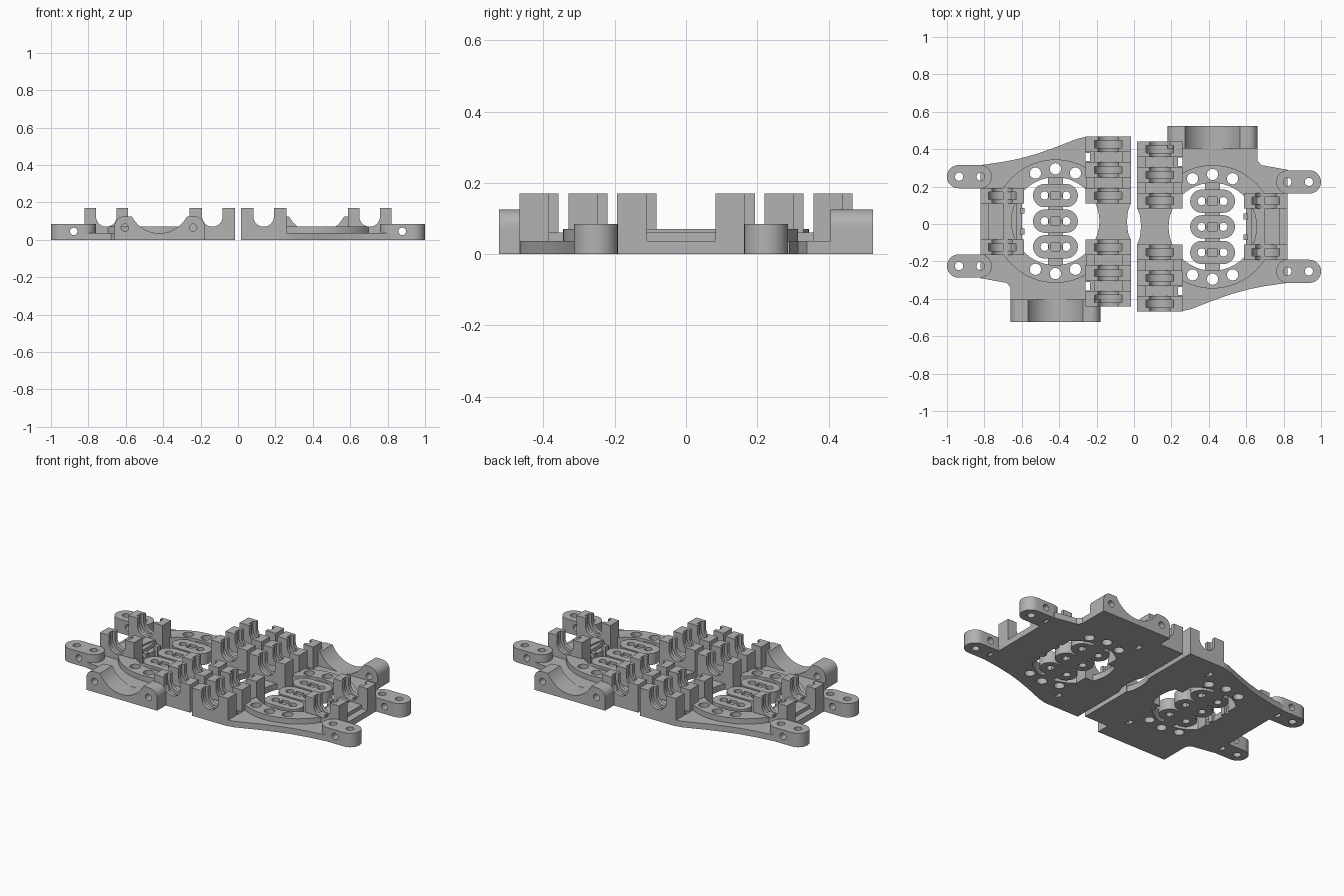
import bpy, bmesh, math
from mathutils import Matrix

cube = bpy.data.objects.get("Cube")
if cube:
    bpy.data.objects.remove(cube, do_unlink=True)

grey = bpy.data.materials.new("matte_grey")
grey.use_nodes = True
grey.diffuse_color = (0.45, 0.45, 0.45, 1)
grey.node_tree.nodes["Principled BSDF"].inputs["Base Color"].default_value = grey.diffuse_color

parts = []
CX, CY = 0.42, -0.015        # centre of the round opening


def prism(name, pts, lo, hi, axis="Z"):
    """Extrude a closed profile; axis Y takes (x, z) points."""
    bm = bmesh.new()
    pos = (lambda p, h: (p[0], p[1], h)) if axis == "Z" else (lambda p, h: (p[0], h, p[1]))
    bottom = [bm.verts.new(pos(p, lo)) for p in pts]
    top = [bm.verts.new(pos(p, hi)) for p in pts]
    bm.faces.new(bottom)
    bm.faces.new(top)
    n = len(pts)
    for i in range(n):
        j = (i + 1) % n
        bm.faces.new((bottom[i], bottom[j], top[j], top[i]))
    bmesh.ops.recalc_face_normals(bm, faces=bm.faces)
    mesh = bpy.data.meshes.new(name)
    bm.to_mesh(mesh)
    bm.free()
    mesh.materials.append(grey)
    obj = bpy.data.objects.new(name, mesh)
    bpy.context.collection.objects.link(obj)
    return obj


def arc(x, y, r, a0, a1, n=24):
    angles = [math.radians(a0 + (a1 - a0) * i / n) for i in range(n + 1)]
    return [(x + r * math.cos(a), y + r * math.sin(a)) for a in angles]


def disc(name, x, y, r, lo, hi, axis="Z", n=32):
    return prism(name, arc(x, y, r, 0, 360, n)[:-1], lo, hi, axis)


def box(name, x0, x1, y0, y1, z0, z1):
    return prism(name, [(x0, y0), (x1, y0), (x1, y1), (x0, y1)], z0, z1)


def capsule(name, x0, x1, y, r, lo, hi):
    return prism(name, arc(x1 - r, y, r, -90, 90, 16) + arc(x0 + r, y, r, 90, 270, 16), lo, hi)


def slot(name, x, r, y0, y1):
    """Open-topped round channel running along y."""
    return prism(name, arc(x, 0.125, r, 180, 360, 20) + [(x + r, 0.3), (x - r, 0.3)], y0, y1, "Y")


def cut(obj, *cutters, op="DIFFERENCE"):
    for c in cutters:
        c.hide_render = True
        mod = obj.modifiers.new("cut", "BOOLEAN")
        mod.operation, mod.object, mod.solver = op, c, "EXACT"
        mesh = bpy.data.meshes.new_from_object(
            obj.evaluated_get(bpy.context.evaluated_depsgraph_get()))
        obj.modifiers.clear()
        obj.data = mesh
        bpy.data.objects.remove(c, do_unlink=True)
    return obj


def keep(obj):
    parts.append(obj)
    return obj


def bolt_holes():
    return [disc("hole", CX + dx, CY + s * dy, 0.03, -0.1, 0.3)
            for s in (-1, 1) for dx, dy in ((-0.107, 0.257), (0, 0.28), (0.107, 0.257))]


# base plate with waisted inner edge and swept front edge
outline = [(0.015, 0.44), (0.2, 0.44), (0.2, 0.41), (0.66, 0.41), (0.66, 0.34), (0.68, 0.315),
           (0.82, 0.29), (0.82, -0.315), (0.7, -0.332), (0.61, -0.35), (0.52, -0.375),
           (0.42, -0.41), (0.3, -0.457), (0.26, -0.465), (0.015, -0.465), (0.015, -0.115),
           (0.032, -0.07), (0.038, -0.012), (0.032, 0.045), (0.015, 0.09)]
plate = keep(prism("base_plate", outline, 0, 0.037))
cut(plate, disc("opening", CX, CY, 0.235, -0.1, 0.3, n=48), *bolt_holes(),
    *[box("tie_slot", 0.235, 0.26, y - 0.022, y + 0.022, -0.1, 0.3) for y in (0.333, -0.358)])

# raised ring around the opening
ring = keep(disc("raised_ring", CX, CY, 0.33, 0.02, 0.07, n=64))
cut(ring, disc("opening", CX, CY, 0.235, -0.1, 0.3, n=48), *bolt_holes())
cut(ring, box("limit", 0.25, 0.7, -0.5, 0.5, -0.1, 0.3), op="INTERSECT")

# three link pads inside the opening, joined by a spine
for i in (-1, 0, 1):
    y = CY + i * 0.137
    pad = keep(capsule("link_pad", 0.3, 0.54, y, 0.062, 0, 0.07))
    cut(pad, *[disc("hole", CX + dx, y, 0.022, -0.1, 0.3) for dx in (-0.058, 0.058)],
        box("recess", CX - 0.025, CX + 0.025, y - 0.022, y + 0.022, 0.045, 0.3))
keep(box("pad_spine", CX - 0.04, CX + 0.04, CY - 0.245, CY + 0.245, 0, 0.055))


def cradle(x, y0, y1, half=0.122):
    """Post pair with a round channel and a wider groove inside."""
    post = keep(box("cradle_post", x - half, x + half, y0, y1, 0, 0.17))
    cut(post, slot("channel", x, 0.055, y0 - 0.1, y1 + 0.1),
        slot("groove", x, 0.073, y0 + 0.022, y1 - 0.022))


POST, PITCH = 0.083, 0.1375
INNER, OUTER = 0.137, 0.704
for i in range(3):
    cradle(INNER, 0.083 + i * PITCH, 0.083 + POST + i * PITCH)
    cradle(INNER, -0.11 - POST - i * PITCH, -0.11 - i * PITCH)
cradle(OUTER, 0.083, 0.083 + POST, 0.116)
cradle(OUTER, -0.11 - POST, -0.11, 0.116)

# low bridges between neighbouring posts
for i in range(2):
    for y0 in (0.166 + i * PITCH, -0.2475 - i * PITCH):
        keep(box("cradle_bridge", INNER - 0.075, INNER + 0.075, y0, y0 + 0.0545, 0.02, 0.06))

# outer cradle floor and tabs
keep(box("outer_cradle_floor", 0.6, 0.82, -0.193, 0.166, 0, 0.037))
keep(box("outer_cradle_bed", OUTER - 0.075, OUTER + 0.075, -0.11, 0.083, 0.02, 0.06))
for y0 in (-0.085, 0.025):
    keep(box("cradle_tab", 0.585, 0.61, y0, y0 + 0.03, 0, 0.06))

# rounded side lugs with vertical and cross holes
for y in (0.225, -0.253):
    lug = keep(capsule("side_lug", 0.76, 1.0, y, 0.062, 0, 0.085))
    cut(lug, *[disc("hole", x, y, 0.022, -0.1, 0.3) for x in (0.82, 0.935)],
        disc("cross_hole", 0.878, 0.045, 0.02, y - 0.2, y + 0.2, "Y", 20))

# scooped saddle block at the rear edge
profile = ([(0.18, 0), (0.66, 0)] + arc(0.61, 0.075, 0.05, 0, 90, 10)
           + arc(CX, 0.2, 0.165, -27, -153, 30) + arc(0.23, 0.075, 0.05, 90, 180, 10))
saddle = keep(prism("saddle_block", profile, 0.405, 0.525, "Y"))
cut(saddle, *[disc("hole", x, 0.065, 0.02, 0.3, 0.6, "Y", 20) for x in (0.24, 0.605)])

# smooth shading, then the matching half turned half a revolution
for obj in parts:
    bpy.ops.object.select_all(action="DESELECT")
    obj.select_set(True)
    bpy.context.view_layer.objects.active = obj
    bpy.ops.object.shade_smooth_by_angle(angle=math.radians(30))
turn = Matrix.Rotation(math.pi, 4, "Z")
for obj in parts:
    twin = obj.copy()
    twin.data = obj.data.copy()
    twin.data.transform(turn)
    twin.name = "right_" + obj.name
    bpy.context.collection.objects.link(twin)
    obj.name = "left_" + obj.name
